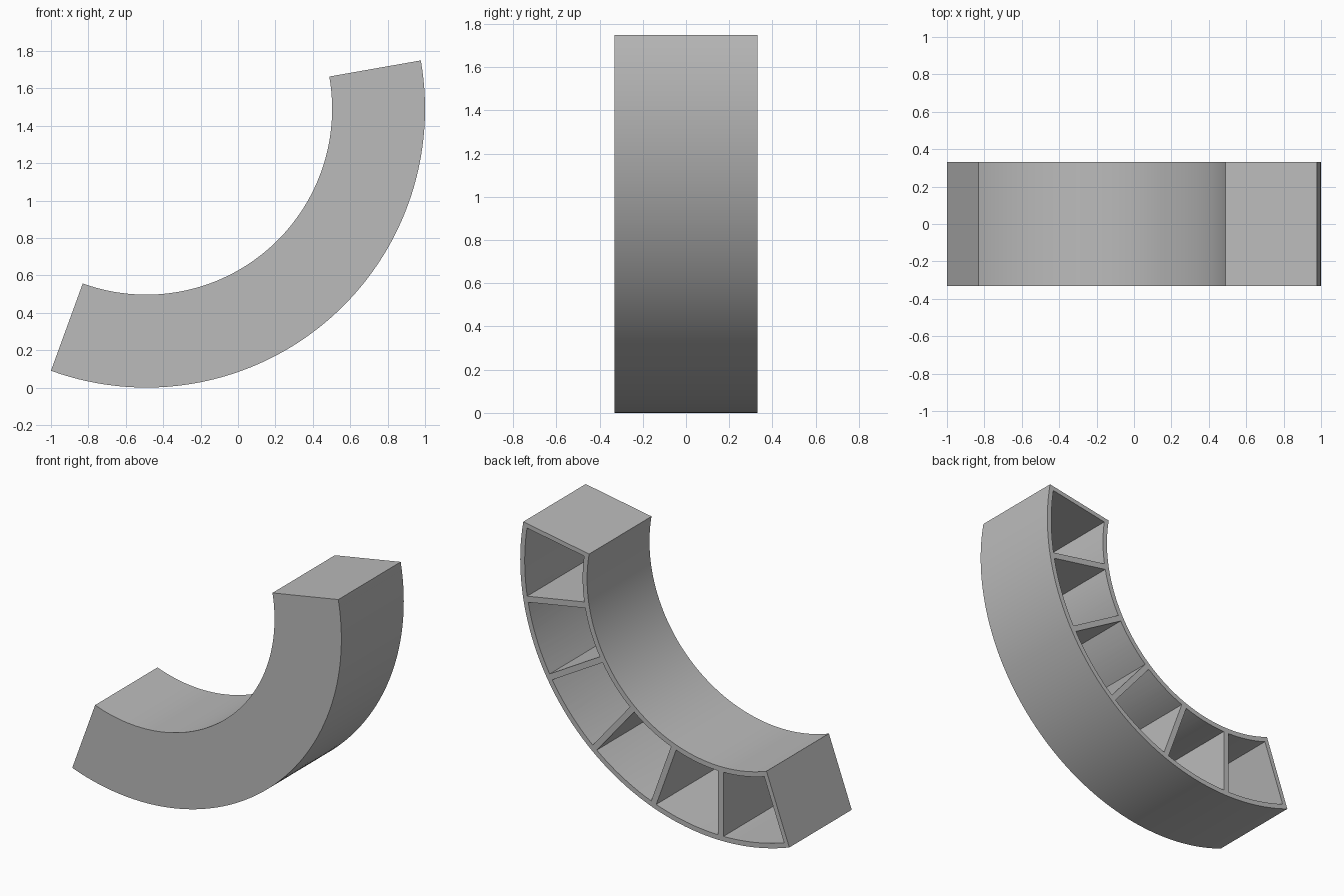
import bpy, bmesh
from math import sin, cos, asin, radians

cube = bpy.data.objects.get("Cube")
if cube:
    bpy.data.objects.remove(cube, do_unlink=True)

# Proportions in wall thicknesses, scaled so the width is 2
U = 2 / (45 * (1 + sin(radians(20))))
OUTER, INNER, HALF_DEPTH = 45 * U, 30 * U, 10 * U
CX, CZ = 1 - OUTER, OUTER
START, CELL, CELLS = -110, 20, 6
END_WALL, RIB = 0.9 * U, 1.2 * U

grey = bpy.data.materials.new("plain grey")
grey.use_nodes = True
colour = (0.5, 0.5, 0.5, 1)
grey.diffuse_color = colour
grey.node_tree.nodes["Principled BSDF"].inputs["Base Color"].default_value = colour


def add_sector(bm, a0, a1, r0, r1, y0, y1, steps, gap0=0, gap1=0):
    """Curved block between two angles; gaps trim its ends by parallel offsets."""
    rings = []
    for i in range(steps + 1):
        t = i / steps
        ring = []
        for r, y in ((r0, y0), (r1, y0), (r1, y1), (r0, y1)):
            b0 = radians(a0) + asin(gap0 / r)
            b1 = radians(a1) - asin(gap1 / r)
            a = b0 + (b1 - b0) * t
            ring.append(bm.verts.new((CX + r * cos(a), y, CZ + r * sin(a))))
        rings.append(ring)
    for p, q in zip(rings, rings[1:]):
        for k in range(4):
            n = (k + 1) % 4
            bm.faces.new((p[k], p[n], q[n], q[k]))
    bm.faces.new(rings[0])
    bm.faces.new(rings[-1])


def finish(bm, name):
    bmesh.ops.recalc_face_normals(bm, faces=bm.faces)
    mesh = bpy.data.meshes.new(name)
    bm.to_mesh(mesh)
    bm.free()
    mesh.materials.append(grey)
    obj = bpy.data.objects.new(name, mesh)
    bpy.context.collection.objects.link(obj)
    return obj


# Curved body
bm = bmesh.new()
add_sector(bm, START, START + CELL * CELLS, INNER, OUTER, -HALF_DEPTH, HALF_DEPTH, 60)
body = finish(bm, "curved_body")

# Row of pockets open at the back, leaving ribs and a front panel
bm = bmesh.new()
for i in range(CELLS):
    a = START + i * CELL
    add_sector(bm, a, a + CELL, INNER + U, OUTER - U, U - HALF_DEPTH, HALF_DEPTH + U, 10,
               END_WALL if i == 0 else RIB / 2,
               END_WALL if i == CELLS - 1 else RIB / 2)
cutter = finish(bm, "pocket_cutter")
cutter.hide_render = True

cut = body.modifiers.new("pockets", 'BOOLEAN')
cut.operation = 'DIFFERENCE'
cut.solver = 'EXACT'
cut.object = cutter
bpy.ops.object.select_all(action='DESELECT')
bpy.context.view_layer.objects.active = body
body.select_set(True)
bpy.ops.object.modifier_apply(modifier=cut.name)
bpy.data.objects.remove(cutter, do_unlink=True)
bpy.ops.object.shade_smooth_by_angle(angle=radians(30))
